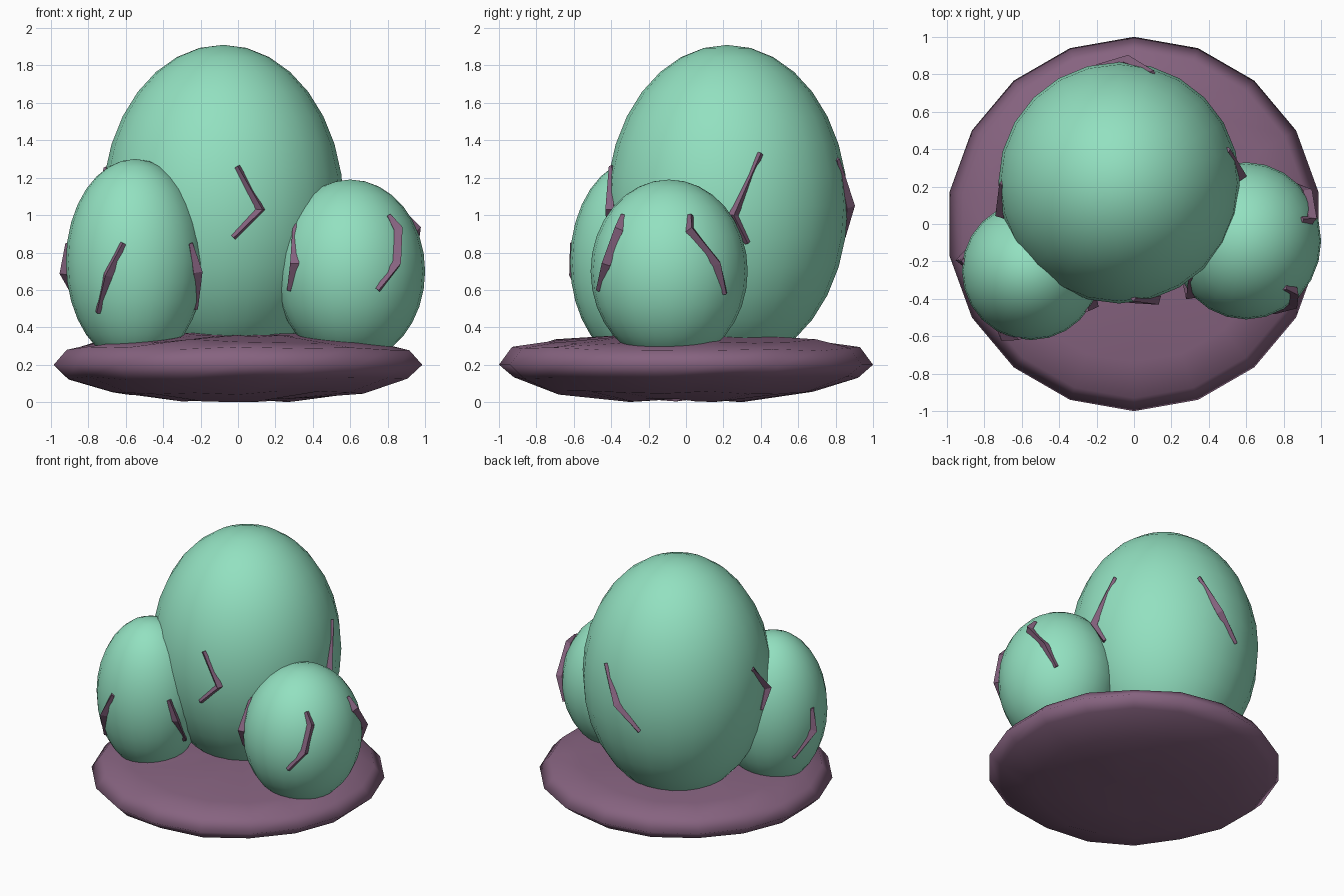
import bpy, bmesh, math, random
from mathutils import Vector

random.seed(4)
cube = bpy.data.objects.get("Cube")
if cube:
    bpy.data.objects.remove(cube)


def make_material(name, color):
    mat = bpy.data.materials.new(name)
    mat.use_nodes = True
    mat.diffuse_color = (*color, 1)
    mat.node_tree.nodes["Principled BSDF"].inputs["Base Color"].default_value = (*color, 1)
    return mat


green = make_material("mint green", (0.29, 0.75, 0.53))
purple = make_material("dusky purple", (0.24, 0.125, 0.215))


def finish(bm, name, mat, smooth):
    bmesh.ops.recalc_face_normals(bm, faces=bm.faces)
    mesh = bpy.data.meshes.new(name)
    bm.to_mesh(mesh)
    bm.free()
    mesh.materials.append(mat)
    obj = bpy.data.objects.new(name, mesh)
    bpy.context.collection.objects.link(obj)
    for poly in mesh.polygons:
        poly.use_smooth = smooth
    return obj


def bridge(bm, a, b):
    n = len(a)
    for i in range(n):
        bm.faces.new((a[i], a[(i + 1) % n], b[(i + 1) % n], b[i]))


# Uneven stone base: a lathed lens with slightly wobbling rings
def make_base():
    bm = bmesh.new()
    profile = [(0.3, 0.02), (0.68, 0.06), (0.92, 0.13), (1.0, 0.2),
               (0.93, 0.285), (0.74, 0.325), (0.35, 0.36)]
    sides = 18
    rings = []
    for r, z in profile:
        wobble = 0 if r == 1 else 0.012
        ring = []
        for i in range(sides):
            a = math.tau * i / sides + math.radians(10)
            ring.append(bm.verts.new((r * math.cos(a), r * math.sin(a),
                                      z + random.uniform(-wobble, wobble))))
        rings.append(ring)
    for a, b in zip(rings, rings[1:]):
        bridge(bm, a, b)
    for ring, z in ((rings[0], 0.03), (rings[-1], 0.36)):
        tip = bm.verts.new((0, 0, z))
        for i in range(sides):
            bm.faces.new((ring[i], ring[(i + 1) % sides], tip))
    low = min(v.co.z for v in bm.verts)
    for v in bm.verts:
        if v.co.z < 0.1:
            v.co.z -= low
    finish(bm, "base", purple, True)


def make_egg(name, center, radii):
    bm = bmesh.new()
    bmesh.ops.create_uvsphere(bm, u_segments=24, v_segments=16, radius=1)
    for v in bm.verts:
        v.co = Vector(center) + Vector(c * r for c, r in zip(v.co, radii))
    finish(bm, name, green, True)


# Bent ridge following an egg surface, given as (azimuth, height) points
def make_ridge(name, center, radii, path, width):
    bm = bmesh.new()
    c = Vector(center)
    points, normals = [], []
    for az, z in path:
        t = (z - c.z) / radii[2]
        k, a = math.sqrt(1 - t * t), math.radians(az)
        d = Vector((radii[0] * k * math.cos(a), radii[1] * k * math.sin(a), z - c.z))
        points.append(c + d)
        normals.append(Vector(d[i] / radii[i] ** 2 for i in range(3)).normalized())
    last = len(path) - 1
    rings = []
    for i, (p, n) in enumerate(zip(points, normals)):
        end = i in (0, last)
        along = points[min(i + 1, last)] - points[max(i - 1, 0)]
        side = along.cross(n).normalized() * width * (0.6 if end else 1)
        lift = n * (0.012 if end else 0.04)
        rings.append([bm.verts.new(q) for q in
                      (p + side, p + lift, p - side, p - n * 0.03)])
    for a, b in zip(rings, rings[1:]):
        bridge(bm, a, b)
    bm.faces.new(rings[0])
    bm.faces.new(rings[-1])
    finish(bm, name, purple, False)


eggs = {
    "large_egg": ((-0.08, 0.22, 1.05), (0.645, 0.645, 0.86), [
        [(-83, 1.26), (-72, 1.03), (-85, 0.88)],
        [(17, 1.33), (3, 1.0), (10, 0.85)],
        [(73, 1.3), (86, 1.05), (101, 0.88)],
        [(180, 1.25), (195, 1.05), (190, 0.9)]]),
    "right_egg": ((-0.55, -0.25, 0.75), (0.37, 0.37, 0.55), [
        [(-100, 0.85), (-113, 0.68), (-128, 0.48)],
        [(-35, 0.85), (-28, 0.7), (-10, 0.5)],
        [(172, 0.85), (172, 0.69), (150, 0.5)]]),
    "left_egg": ((0.6, -0.09, 0.7), (0.4, 0.42, 0.49), [
        [(-150, 0.95), (-137, 0.74), (-147, 0.6)],
        [(-49, 1.0), (-45, 0.92), (-52, 0.74), (-68, 0.6)],
        [(20, 1.0), (17, 0.92), (37, 0.74), (47, 0.58)]]),
}

make_base()
for egg_name, (center, radii, ridges) in eggs.items():
    make_egg(egg_name, center, radii)
    for number, path in enumerate(ridges, 1):
        make_ridge(f"{egg_name}_ridge_{number}", center, radii, path, 0.026)
